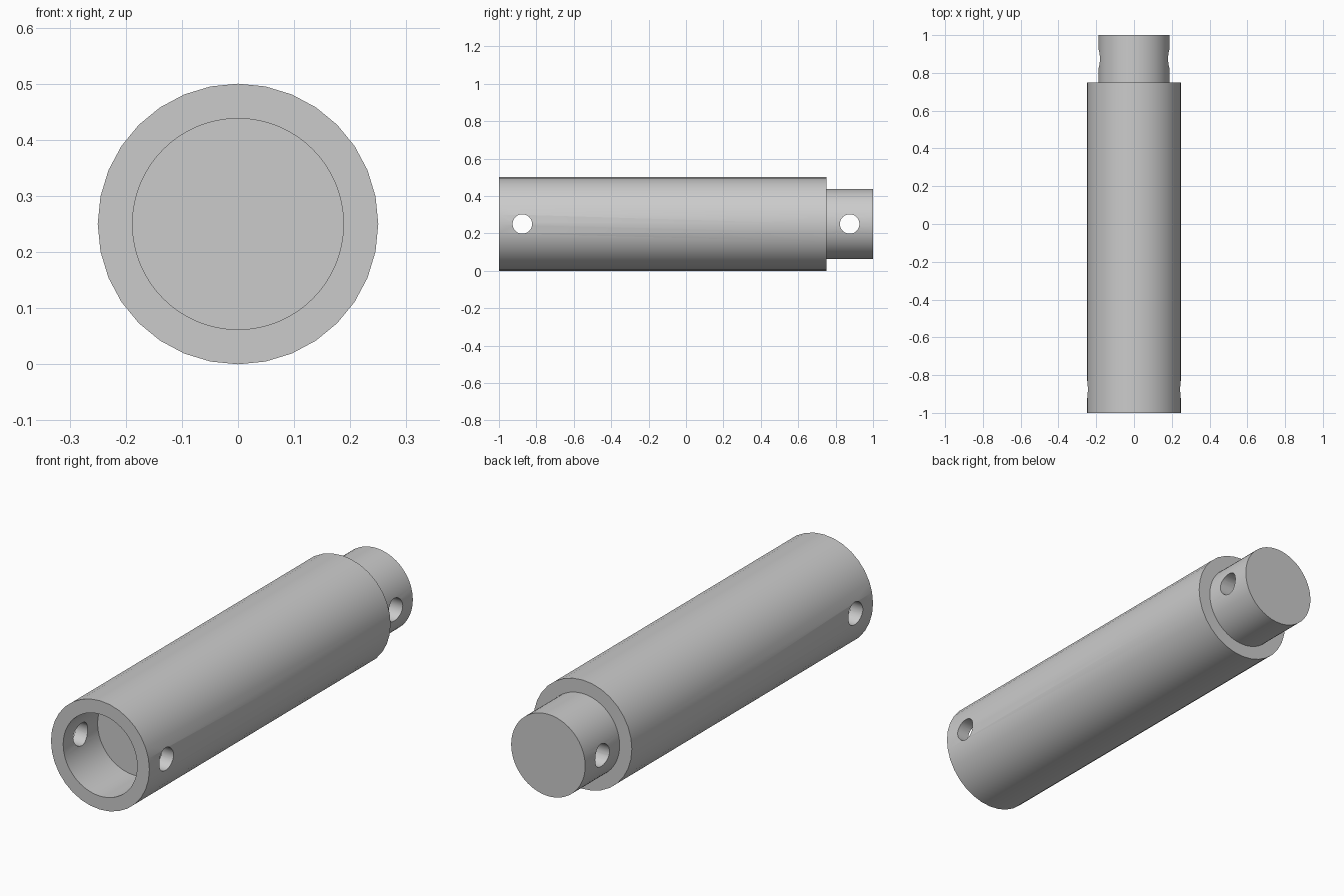
import bpy
import math

cube = bpy.data.objects.get("Cube")
if cube:
    bpy.data.objects.remove(cube, do_unlink=True)

AXIS_Z = 0.25
BODY_R, PIN_R, HOLE_R = 0.25, 0.188, 0.052
SHOULDER, HOLE_Y = 0.75, 0.875

grey = bpy.data.materials.new("plain_grey")
grey.use_nodes = True
colour = (0.6, 0.6, 0.6, 1)
grey.diffuse_color = colour
grey.node_tree.nodes["Principled BSDF"].inputs["Base Color"].default_value = colour


def rod_y(name, radius, y0, y1, sides):
    """Cylinder lying along y."""
    bpy.ops.mesh.primitive_cylinder_add(
        vertices=sides, radius=radius, depth=y1 - y0,
        location=(0, (y0 + y1) / 2, AXIS_Z), rotation=(math.pi / 2, 0, 0))
    obj = bpy.context.object
    obj.name = name
    obj.data.materials.append(grey)
    return obj


def cross_drill(name, y):
    """Cutter for a pin hole running along x."""
    bpy.ops.mesh.primitive_cylinder_add(
        vertices=32, radius=HOLE_R, depth=1,
        location=(0, y, AXIS_Z), rotation=(0, math.pi / 2, 0))
    obj = bpy.context.object
    obj.name = name
    obj.data.materials.append(grey)
    return obj


def cut(target, cutter):
    """Subtract the cutter, then remove it."""
    cutter.hide_render = True
    bpy.ops.object.select_all(action='DESELECT')
    target.select_set(True)
    bpy.context.view_layer.objects.active = target
    mod = target.modifiers.new("cut", 'BOOLEAN')
    mod.operation = 'DIFFERENCE'
    mod.solver = 'EXACT'
    mod.object = cutter
    bpy.ops.object.modifier_apply(modifier=mod.name)
    bpy.data.objects.remove(cutter, do_unlink=True)


# Main tube with a blind socket in the front end and a cross hole
body = rod_y("body", BODY_R, -1, SHOULDER, 32)
cut(body, rod_y("socket_cutter", PIN_R, -1.2, -SHOULDER, 64))
cut(body, cross_drill("body_hole_cutter", -HOLE_Y))

# Stepped-down spigot at the back with a matching cross hole
spigot = rod_y("spigot", PIN_R, SHOULDER, 1, 64)
cut(spigot, cross_drill("spigot_hole_cutter", HOLE_Y))

# Smooth round walls, crisp rims
for part in (body, spigot):
    bpy.ops.object.select_all(action='DESELECT')
    part.select_set(True)
    bpy.context.view_layer.objects.active = part
    bpy.ops.object.shade_smooth_by_angle(angle=math.radians(30))
